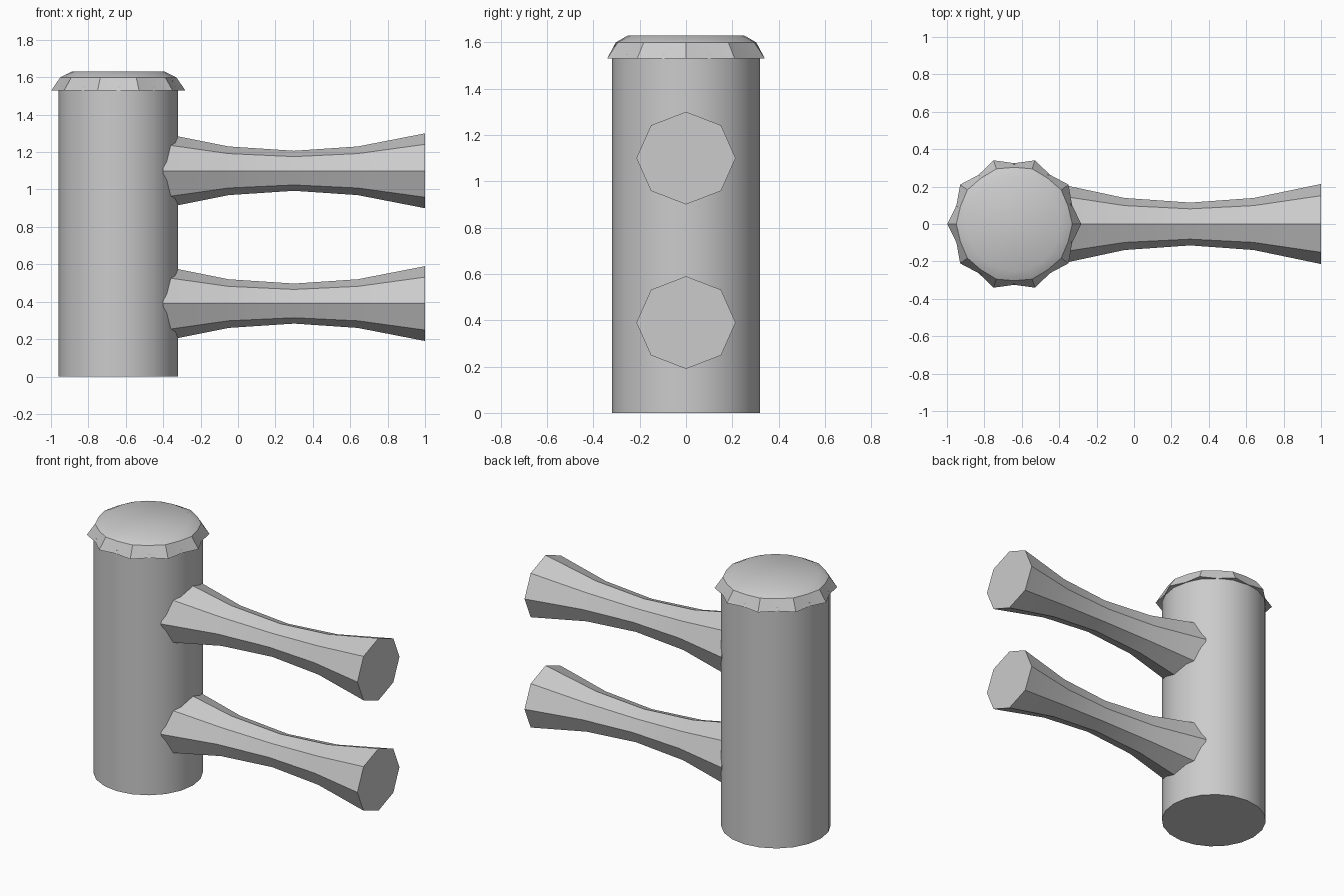
import bpy, bmesh
from math import cos, sin, pi, radians

if "Cube" in bpy.data.objects:
    bpy.data.objects.remove(bpy.data.objects["Cube"])

POST_X = -0.64


def loft(name, rings):
    """Bridge equal-length rings of points and close both ends."""
    bm = bmesh.new()
    loops = [[bm.verts.new(p) for p in ring] for ring in rings]
    n = len(loops[0])
    for a, b in zip(loops, loops[1:]):
        for i in range(n):
            j = (i + 1) % n
            bm.faces.new((a[i], a[j], b[j], b[i]))
    bm.faces.new(loops[0])
    bm.faces.new(loops[-1])
    bmesh.ops.recalc_face_normals(bm, faces=bm.faces)
    mesh = bpy.data.meshes.new(name)
    bm.to_mesh(mesh)
    bm.free()
    obj = bpy.data.objects.new(name, mesh)
    bpy.context.collection.objects.link(obj)
    bpy.ops.object.select_all(action='DESELECT')
    bpy.context.view_layer.objects.active = obj
    obj.select_set(True)
    bpy.ops.object.shade_smooth_by_angle(angle=radians(35))
    return obj


def post_ring(z, tip, valley, n=20):
    """Horizontal ring alternating between two radii."""
    return [(POST_X + (valley if i % 2 else tip) * cos(2 * pi * i / n),
             (valley if i % 2 else tip) * sin(2 * pi * i / n), z)
            for i in range(n)]


def rail_ring(x, r, z):
    """Upright octagon with a corner on top, slightly wider than tall."""
    return [(x, 1.07 * r * sin(i * pi / 4), z + r * cos(i * pi / 4))
            for i in range(8)]


# Round post
loft("post", [post_ring(0, 0.32, 0.32), post_ring(1.55, 0.32, 0.32)])

# Jagged mushroomed top
loft("post_cap", [post_ring(1.535, 0.30, 0.30),
                  post_ring(1.53, 0.358, 0.325),
                  post_ring(1.60, 0.31, 0.303),
                  post_ring(1.63, 0.25, 0.25)])

# Two waisted rails
RAIL = [(-0.40, 0.20), (-0.05, 0.13), (0.30, 0.107), (0.64, 0.13), (1.0, 0.20)]
for name, z in (("lower_rail", 0.39), ("upper_rail", 1.10)):
    loft(name, [rail_ring(x, r, z) for x, r in RAIL])
